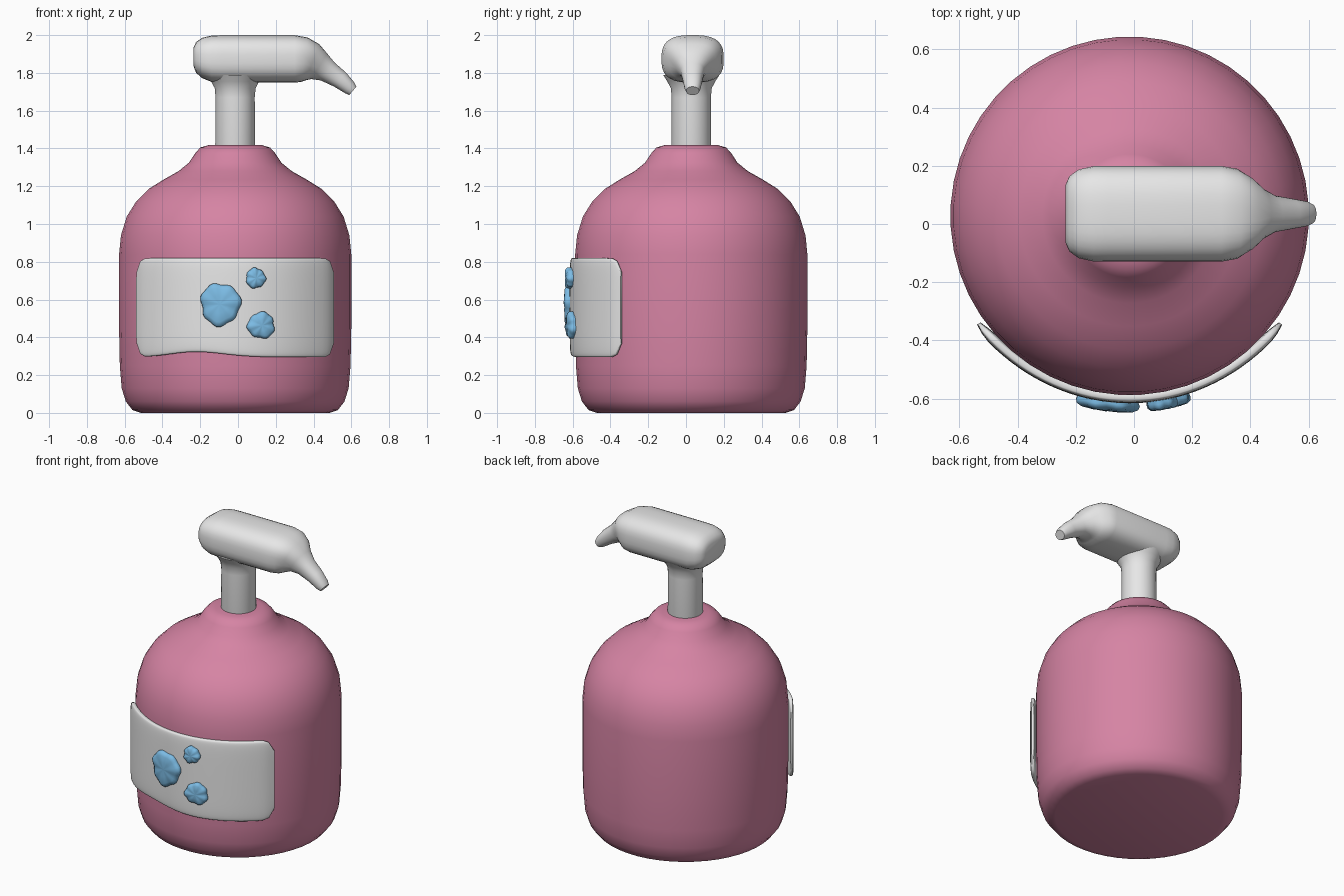
import bpy, bmesh, math
from mathutils import Vector

if "Cube" in bpy.data.objects:
    bpy.data.objects.remove(bpy.data.objects["Cube"], do_unlink=True)

AXIS = Vector((-0.015, 0.028, 0))  # centre line of the bottle


def material(name, rgb):
    m = bpy.data.materials.new(name)
    m.use_nodes = True
    m.diffuse_color = (*rgb, 1)
    m.node_tree.nodes["Principled BSDF"].inputs["Base Color"].default_value = (*rgb, 1)
    return m


PINK = material("pink", (0.67, 0.23, 0.37))
WHITE = material("off white", (0.8, 0.8, 0.8))
BLUE = material("sky blue", (0.20, 0.50, 0.78))


def loft(name, rings, mat, angle=50):
    """Skin closed rings of points and cap both ends."""
    bm = bmesh.new()
    loops = [[bm.verts.new(p) for p in ring] for ring in rings]
    for a, b in zip(loops, loops[1:]):
        n = len(a)
        for i in range(n):
            bm.faces.new((a[i], a[(i + 1) % n], b[(i + 1) % n], b[i]))
    bm.faces.new(loops[0])
    bm.faces.new(loops[-1])
    bmesh.ops.recalc_face_normals(bm, faces=bm.faces)
    mesh = bpy.data.meshes.new(name)
    bm.to_mesh(mesh)
    bm.free()
    mesh.materials.append(mat)
    ob = bpy.data.objects.new(name, mesh)
    bpy.context.collection.objects.link(ob)
    bpy.ops.object.select_all(action="DESELECT")
    ob.select_set(True)
    bpy.context.view_layer.objects.active = ob
    bpy.ops.object.shade_smooth_by_angle(angle=math.radians(angle))
    return ob


def oval(half_u, half_v, power, count=32):
    """Points of a rounded rectangle in a local (u, v) plane."""
    pts = []
    for i in range(count):
        t = math.tau * (i + 0.5) / count
        c, s = math.cos(t), math.sin(t)
        pts.append((half_u * math.copysign(abs(c) ** (2 / power), c),
                    half_v * math.copysign(abs(s) ** (2 / power), s)))
    return pts


def lathe(name, profile, mat, count):
    rings = [[AXIS + Vector((u, v, z)) for u, v in oval(r, r, 2, count)]
             for r, z in profile]
    return loft(name, rings, mat)


def around(turn, radius, z):
    """Point on the bottle's front, turned away from -y towards +x."""
    return AXIS + Vector((radius * math.sin(turn), -radius * math.cos(turn), z))


# Bottle body
lathe("bottle", [
    (0.50, 0), (0.545, 0.015), (0.58, 0.06), (0.602, 0.13), (0.612, 0.25),
    (0.616, 0.45), (0.616, 0.84), (0.606, 0.94), (0.575, 1.04), (0.525, 1.12),
    (0.46, 1.185), (0.38, 1.235), (0.30, 1.28), (0.245, 1.325),
    (0.212, 1.375), (0.185, 1.405), (0.14, 1.418)], PINK, 48)

# Pump stem, flaring into the head
lathe("pump_stem", [
    (0.10, 1.39), (0.106, 1.42), (0.104, 1.67), (0.109, 1.72),
    (0.128, 1.755), (0.15, 1.79)], WHITE, 32)

# Pump head and spout: x, z, half width, half height, tilt in degrees
head = [
    (-0.235, 1.885, 0.10, 0.05, 0), (-0.222, 1.882, 0.13, 0.082, 0),
    (-0.19, 1.879, 0.153, 0.107, 0), (-0.14, 1.875, 0.164, 0.123, 0),
    (-0.09, 1.874, 0.165, 0.126, 0), (0.30, 1.874, 0.165, 0.126, 0),
    (0.352, 1.870, 0.155, 0.119, 8), (0.395, 1.857, 0.124, 0.102, 20),
    (0.43, 1.835, 0.09, 0.080, 32), (0.475, 1.807, 0.064, 0.060, 38),
    (0.54, 1.765, 0.052, 0.049, 40), (0.59, 1.722, 0.043, 0.038, 40),
    (0.608, 1.705, 0.034, 0.029, 40)]
rings = []
for x, z, hy, hz, tilt in head:
    a = math.radians(tilt)
    power = 2.8 if tilt < 30 else 2.2
    rings.append([(x + v * math.sin(a), 0.035 + u, z + v * math.cos(a))
                  for u, v in oval(hy, hz, power)])
loft("pump_head", rings, WHITE)

# Curved label wrapped round the front
rings = []
STEPS, REACH = 36, math.radians(54.5)
for i in range(STEPS + 1):
    s = 2 * i / STEPS - 1
    edge = max(0, (abs(s) - 0.86) / 0.14)
    half_z = 0.262 - 0.07 * (1 - math.sqrt(1 - min(edge, 1) ** 2))
    half_r = 0.019 - 0.012 * edge ** 2
    mid_r = 0.625 + 0.012 * abs(s) ** 4
    sag = 0.028 * math.exp(-((s + 0.35) / 0.35) ** 2)  # uneven lower edge
    rings.append([around(s * REACH, mid_r + u, 0.557 + v + (sag if v < 0 else 0))
                  for u, v in oval(half_r, half_z, 5, 40)])
loft("label", rings, WHITE, 60)


# Lumpy bubbles on the label
def bubble(name, x, z, half_x, half_z, phase):
    centre = math.asin((x - AXIS.x) / 0.66)
    rings = []
    for scale, radius in ((0.94, 0.630), (1, 0.652), (0.95, 0.664),
                          (0.78, 0.672), (0.4, 0.675), (0.08, 0.675)):
        ring = []
        for i in range(36):
            t = math.tau * i / 36
            lump = 1 + 0.05 * math.sin(3 * t + phase) + 0.045 * math.sin(7 * t + phase)
            ring.append(around(centre + half_x * scale * lump * math.cos(t) / 0.65,
                               radius + 0.05 * (lump - 1) * scale,
                               z + half_z * scale * lump * math.sin(t)))
        rings.append(ring)
    loft(name, rings, BLUE)


bubble("large_bubble", -0.095, 0.575, 0.106, 0.112, 0.6)
bubble("upper_bubble", 0.095, 0.713, 0.052, 0.054, 2.0)
bubble("lower_bubble", 0.125, 0.463, 0.073, 0.07, 4.0)
